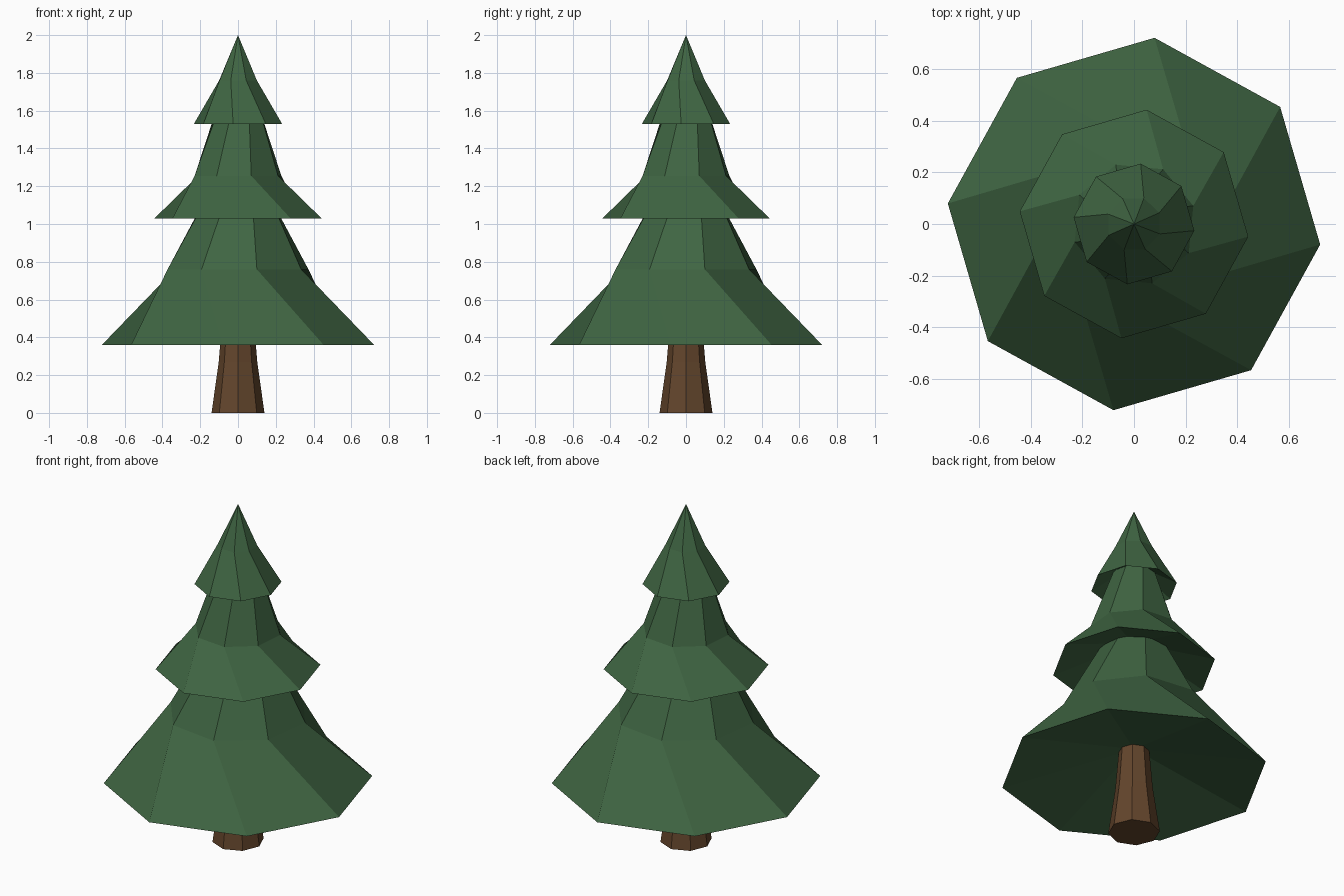
import bpy
from math import cos, sin, radians

if "Cube" in bpy.data.objects:
    bpy.data.objects.remove(bpy.data.objects["Cube"])

SIDES = 8


def material(name, color):
    m = bpy.data.materials.new(name)
    m.diffuse_color = (*color, 1)
    m.use_nodes = True
    m.node_tree.nodes["Principled BSDF"].inputs["Base Color"].default_value = m.diffuse_color
    return m


def loft(name, rings, mat, bottom=None, apex=None):
    """Stack eight-sided rings (z, radius, turn); ends close flat or to a point."""
    verts, faces = [], []
    for z, r, turn in rings:
        for i in range(SIDES):
            a = radians(turn + i * 360 / SIDES)
            verts.append((r * cos(a), r * sin(a), z))
    for k in range(len(rings) - 1):
        b, t = k * SIDES, (k + 1) * SIDES
        for i in range(SIDES):
            j = (i + 1) % SIDES
            faces.append((b + j, t + j, t + i, b + i))
    first = list(range(SIDES))
    last = [(len(rings) - 1) * SIDES + i for i in range(SIDES)]
    if bottom is None:
        faces.append(first[::-1])
    else:
        verts.append((0, 0, bottom))
        c = len(verts) - 1
        faces += [(first[(i + 1) % SIDES], first[i], c) for i in range(SIDES)]
    if apex is None:
        faces.append(last)
    else:
        verts.append((0, 0, apex))
        c = len(verts) - 1
        faces += [(last[i], last[(i + 1) % SIDES], c) for i in range(SIDES)]
    me = bpy.data.meshes.new(name)
    me.from_pydata(verts, [], faces)
    me.materials.append(mat)
    ob = bpy.data.objects.new(name, me)
    bpy.context.collection.objects.link(ob)
    return ob


green = material("needles", (0.05, 0.13, 0.055))
brown = material("bark", (0.125, 0.06, 0.025))

# flared trunk
loft("trunk", [(0, 0.14, 0), (0.27, 0.102, 0), (0.6, 0.075, 0)], brown)

# three twisted skirts of branches, undersides recessed to a shallow cone
loft("lower_branches",
     [(0.36, 0.725, -6.3), (0.76, 0.386, -30), (1.15, 0.175, -20)],
     green, bottom=0.52)
loft("middle_branches",
     [(1.03, 0.445, -6.3), (1.255, 0.24, -28), (1.63, 0.11, -14)],
     green, bottom=1.18)
loft("top_branches",
     [(1.53, 0.235, -6.3), (1.76, 0.107, -21)],
     green, bottom=1.67, apex=2.0)
